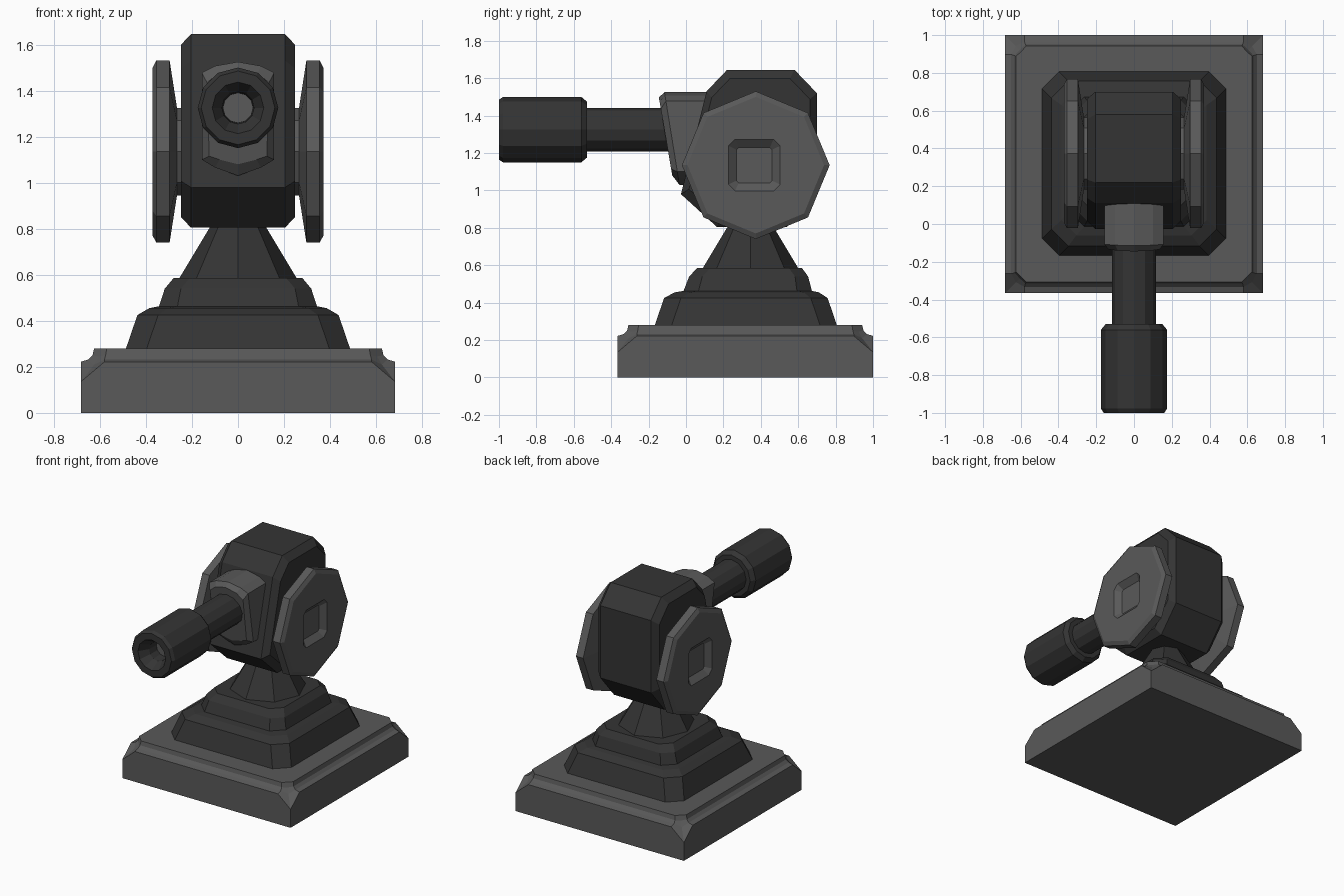
import bpy, bmesh, math

if "Cube" in bpy.data.objects:
    bpy.data.objects.remove(bpy.data.objects["Cube"])


def material(name, value):
    m = bpy.data.materials.new(name)
    m.diffuse_color = (value, value, value, 1)
    m.use_nodes = True
    m.node_tree.nodes["Principled BSDF"].inputs["Base Color"].default_value = m.diffuse_color
    return m


DARK = material("dark_metal", 0.034)
GREY = material("grey_metal", 0.1)


def loft(name, rings, mat, mirror=False):
    """Skin a list of equal-length point rings and cap both ends."""
    bm = bmesh.new()
    loops = [[bm.verts.new(p) for p in ring] for ring in rings]
    n = len(loops[0])
    for a, b in zip(loops, loops[1:]):
        for i in range(n):
            j = (i + 1) % n
            bm.faces.new((a[i], a[j], b[j], b[i]))
    bm.faces.new(loops[0][::-1])
    bm.faces.new(loops[-1])
    bmesh.ops.recalc_face_normals(bm, faces=bm.faces)
    me = bpy.data.meshes.new(name)
    bm.to_mesh(me)
    bm.free()
    me.materials.append(mat)
    ob = bpy.data.objects.new(name, me)
    bpy.context.collection.objects.link(ob)
    if mirror:
        ob.modifiers.new("mirror", 'MIRROR')
    return ob


def ngon(n, r):
    return [(r * math.cos(2 * math.pi * i / n), r * math.sin(2 * math.pi * i / n)) for i in range(n)]


def cut_square(h, c):
    """Square of half size h with corners cut by c, counter-clockwise."""
    k = h - c
    return [(h, k), (k, h), (-k, h), (-h, k), (-h, -k), (-k, -h), (k, -h), (h, -k)]


CY = 0.317  # centre of the base in y


# Base slab: corner points dip lower than the sides
def base_ring(h, c, m, z, zm):
    pts = []
    for k in range(4):
        ca, sa = [(1, 0), (0, 1), (-1, 0), (0, -1)][k]
        for u, v, w in ((h, c, z), (m, m, zm), (c, h, z)):
            pts.append((u * ca - v * sa, CY + u * sa + v * ca, w))
    return pts


loft("base_slab", [
    base_ring(0.683, 0.58, 0.683, 0, 0),
    base_ring(0.683, 0.58, 0.683, 0.222, 0.135),
    base_ring(0.65, 0.58, 0.625, 0.232, 0.21),
    base_ring(0.632, 0.575, 0.605, 0.25, 0.245),
    base_ring(0.625, 0.57, 0.597, 0.28, 0.28)], GREY)

# Stepped pedestal
tiers = [(0.49, 0.09, 0.27, 0.32), (0.437, 0.09, 0.425, 0.32), (0.385, 0.08, 0.455, 0.325),
         (0.343, 0.08, 0.463, 0.33), (0.318, 0.07, 0.54, 0.335), (0.28, 0.07, 0.585, 0.34)]
loft("pedestal", [[(x, cy + y, z) for x, y in cut_square(h, c)] for h, c, z, cy in tiers], DARK)

# Tapered neck
loft("neck", [[(x, 0.345 + y, z) for x, y in ngon(8, r)]
              for r, z in ((0.255, 0.57), (0.255, 0.585), (0.12, 0.81), (0.11, 0.9))], DARK)

# Head block: side profile lofted across x with chamfered sides
profile = [(0.22, 1.645), (0.58, 1.645), (0.70, 1.52), (0.70, 0.99),
           (0.54, 0.805), (0.165, 0.805), (-0.027, 0.98), (0.11, 1.53)]
loft("head", [[(x, 0.36 + (y - 0.36) * s, 1.225 + (z - 1.225) * s) for y, z in profile]
              for x, s in ((-0.248, 0.89), (-0.205, 1), (0.205, 1), (0.248, 0.89))], DARK)

# Side discs: conical back, hub, and recessed square on the outer face
octs = [(0.23, 0.19), (0.265, 0.19), (0.297, 0.395), (0.355, 0.395), (0.371, 0.365)]
rings = [[(x, 0.373 + u, 1.135 + v) for u, v in ngon(8, r)] for x, r in octs]
rings += [[(x, 0.365 + u, 1.135 + v) for u, v in cut_square(h, c)]
          for x, h, c in ((0.371, 0.138, 0.035), (0.335, 0.095, 0.012))]
loft("side_disc", rings, GREY, mirror=True)

# Barrel mount wedge: slanted shield from the head face to the front
half_outer = [(0.1, 1.507), (0.157, 1.478), (0.157, 1.10), (0.1, 1.066)]
half_inner = [(0.085, 1.475), (0.135, 1.435), (0.125, 1.115), (0.08, 1.10)]


def shield(half, top, bottom, y_top, y_bot):
    pts = [(0, top)] + half + [(0, bottom)] + [(-x, z) for x, z in half[::-1]]
    return [(x, y_bot + (y_top - y_bot) * (z - 1.03) / 0.495, z) for x, z in pts]


loft("barrel_mount", [
    shield(half_outer, 1.525, 1.03, 0.14, 0.03),
    shield(half_outer, 1.525, 1.03, -0.115, -0.035),
    shield(half_inner, 1.497, 1.08, -0.15, -0.065)], GREY)


# Barrel and hollow muzzle, turned about y
def turned(name, steps, mat):
    return loft(name, [[(u, y, 1.325 + v) for u, v in ngon(12, r)] for y, r in steps], mat)


turned("barrel", [(-0.05, 0.117), (-0.56, 0.117)], DARK)
turned("muzzle", [(-0.53, 0.1), (-0.53, 0.15), (-0.56, 0.175), (-0.978, 0.175), (-1.0, 0.16),
                  (-1.0, 0.112), (-0.93, 0.07), (-0.85, 0.066)], DARK)
turned("bore_plug", [(-0.84, 0.064), (-0.855, 0.064)], GREY)
